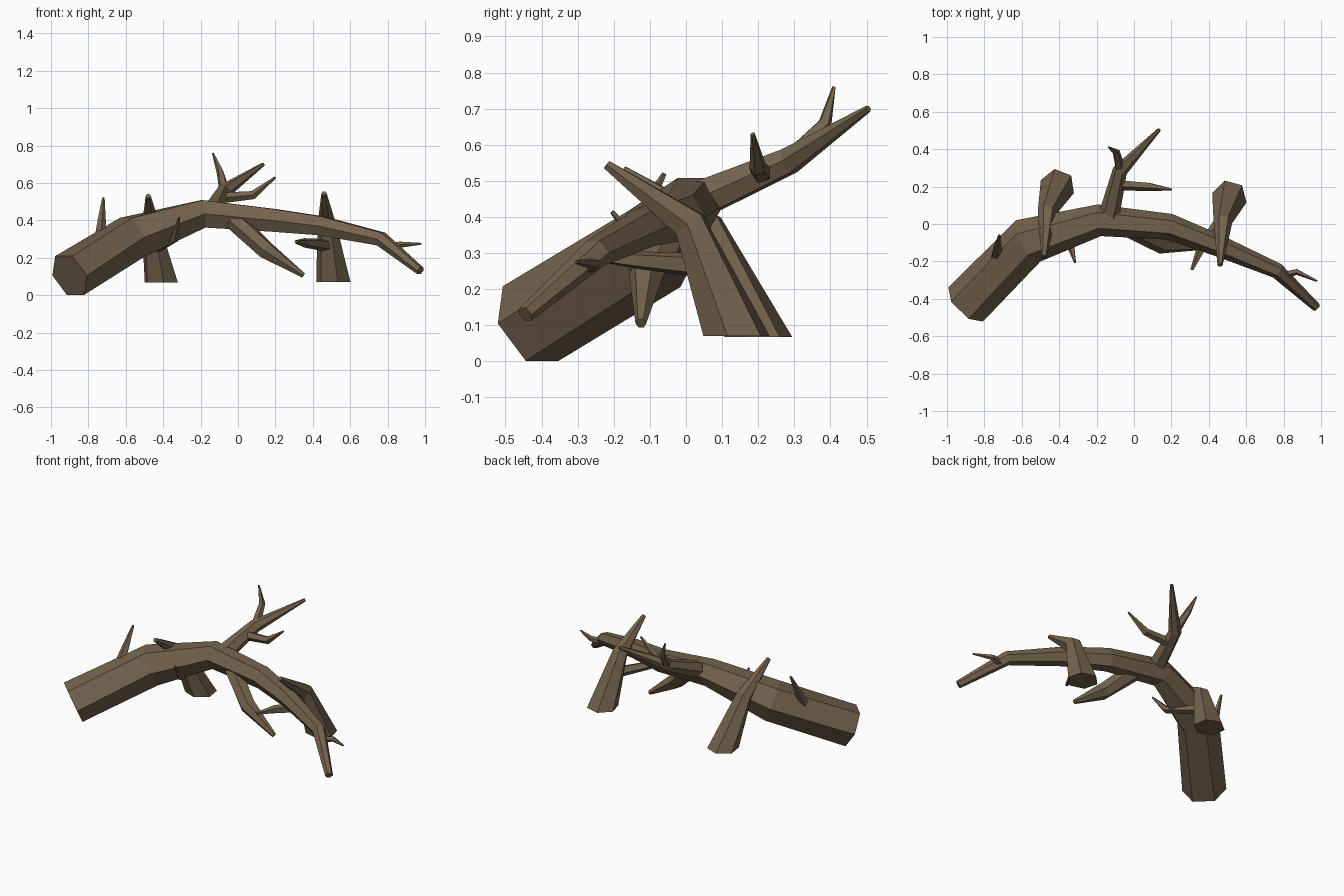
import bpy, bmesh, math
from mathutils import Vector

if "Cube" in bpy.data.objects:
    bpy.data.objects.remove(bpy.data.objects["Cube"])

bark = bpy.data.materials.new("bark_brown")
bark.diffuse_color = (0.175, 0.125, 0.075, 1)
bark.use_nodes = True
bark.node_tree.nodes["Principled BSDF"].inputs["Base Color"].default_value = bark.diffuse_color
Z = Vector((0, 0, 1))


def limb(name, stations, sides=6, flat_start=False):
    """Tapered faceted tube; stations are (x, y, z, radius)."""
    pts = [Vector(s[:3]) for s in stations]
    bm = bmesh.new()
    rings = []
    last = len(pts) - 1
    for i, p in enumerate(pts):
        t = Vector()
        if i > 0:
            t += (p - pts[i - 1]).normalized()
        if i < last:
            t += (pts[i + 1] - p).normalized()
        t.normalize()
        side = t.cross(Z).normalized()
        if flat_start and i == 0:
            t = Z
        up = side.cross(t).normalized()
        r = stations[i][3]
        rings.append([bm.verts.new(p + r * (math.cos(a) * side + math.sin(a) * up))
                      for a in (math.tau * k / sides for k in range(sides))])
    for a, b in zip(rings, rings[1:]):
        for k in range(sides):
            n = (k + 1) % sides
            bm.faces.new((a[k], a[n], b[n], b[k]))
    bm.faces.new(rings[0])
    bm.faces.new(rings[-1])
    bmesh.ops.recalc_face_normals(bm, faces=bm.faces)
    mesh = bpy.data.meshes.new(name)
    bm.to_mesh(mesh)
    bm.free()
    mesh.materials.append(bark)
    obj = bpy.data.objects.new(name, mesh)
    bpy.context.collection.objects.link(obj)


# Arched main trunk
limb("trunk", [(-.9, -.43, .105, .13), (-.565, -.09, .31, .128), (-.185, .02, .435, .085),
               (.19, -.015, .40, .07), (.45, -.115, .37, .058), (.765, -.25, .30, .042),
               (.975, -.445, .13, .024)])

# Two propping limbs with wide flat feet, crossing the trunk
limb("left_prop", [(-.41, .2, .068, .095), (-.465, .06, .37, .05), (-.48, -.175, .53, .014)],
     flat_start=True)
limb("right_prop", [(.51, .14, .07, .095), (.475, .01, .38, .05), (.46, -.22, .545, .014)],
     flat_start=True)

# Rear branch and its two twigs
limb("rear_branch", [(-.14, .02, .44, .058), (-.075, .285, .555, .04), (.135, .505, .70, .01)])
limb("rear_twig_up", [(-.075, .3, .57, .028), (-.095, .385, .66, .02), (-.135, .41, .76, .005)], 5)
limb("rear_twig_side", [(-.085, .21, .52, .03), (.08, .2, .535, .024), (.2, .185, .63, .006)], 5)

# Drooping branch beneath the trunk
limb("lower_branch", [(-.02, -.02, .40, .055), (.15, -.11, .24, .05), (.35, -.125, .105, .015)])

# Small twigs
limb("trunk_spike", [(-.74, -.18, .30, .03), (-.73, -.13, .39, .024), (-.72, -.06, .52, .007)], 5)
limb("left_prop_twig", [(-.44, .09, .25, .03), (-.34, -.11, .30, .022), (-.315, -.205, .415, .006)], 5)
limb("right_prop_twig", [(.49, .05, .265, .036), (.36, -.13, .28, .026), (.31, -.245, .285, .009)], 5)
limb("trunk_end_twig", [(.79, -.275, .26, .022), (.87, -.255, .27, .017), (.98, -.305, .275, .005)], 5)
